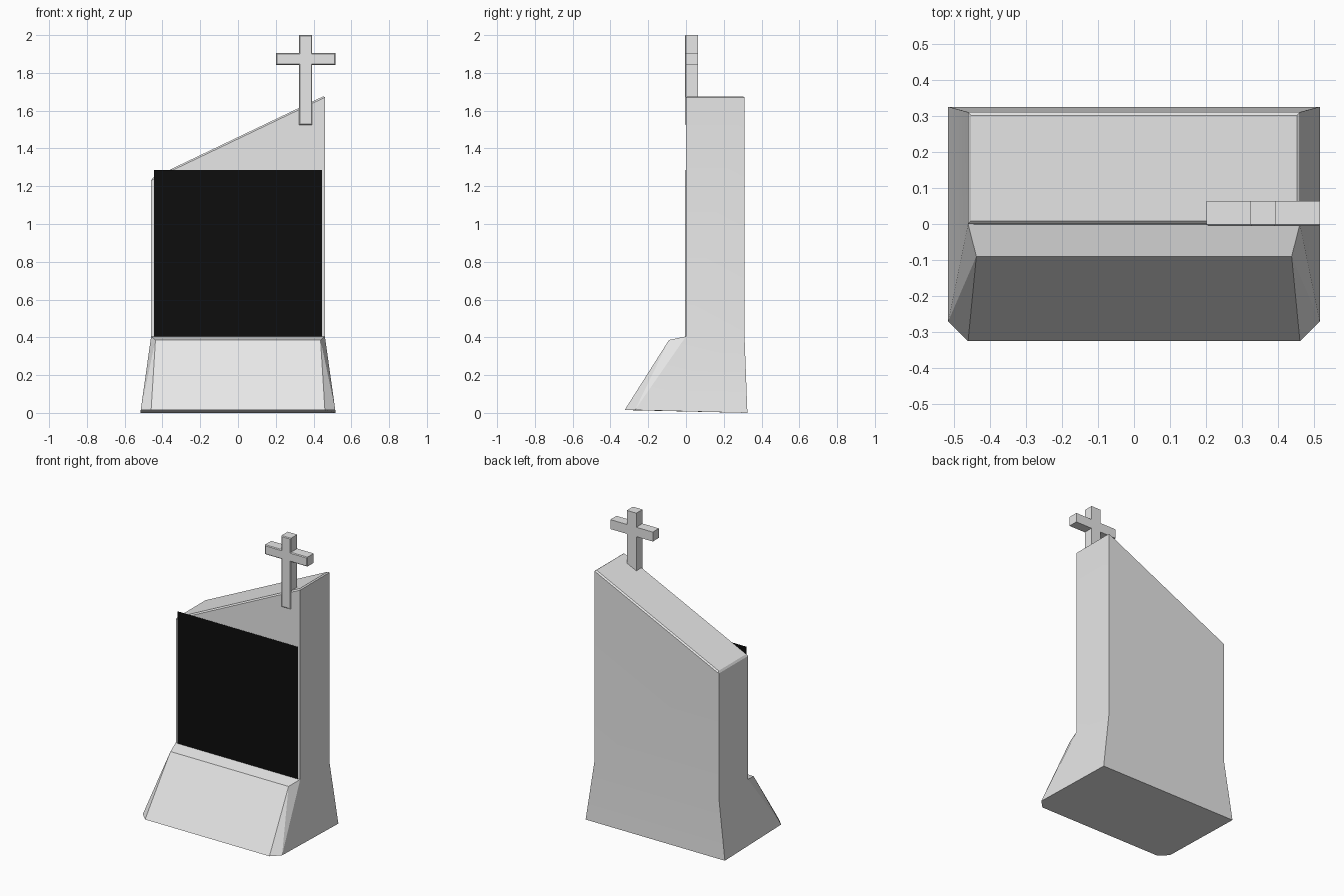
import bpy, bmesh, math

old = bpy.data.objects.get("Cube")
if old:
    bpy.data.objects.remove(old, do_unlink=True)


def material(name, value):
    m = bpy.data.materials.new(name)
    m.use_nodes = True
    colour = (value, value, value, 1)
    m.diffuse_color = colour
    m.node_tree.nodes["Principled BSDF"].inputs["Base Color"].default_value = colour
    return m


stone = material("light grey stone", 0.8)
black = material("black panel", 0.004)


def finish(bm, name, mat, smooth=False):
    bmesh.ops.recalc_face_normals(bm, faces=bm.faces)
    me = bpy.data.meshes.new(name)
    bm.to_mesh(me)
    bm.free()
    me.materials.append(mat)
    ob = bpy.data.objects.new(name, me)
    bpy.context.collection.objects.link(ob)
    if smooth:
        bpy.ops.object.select_all(action='DESELECT')
        ob.select_set(True)
        bpy.context.view_layer.objects.active = ob
        bpy.ops.object.shade_smooth_by_angle(angle=math.radians(20))
    return ob


def add_box(bm, x, y, z):
    v = [bm.verts.new((a, b, c)) for c in z for b in y for a in x]
    for f in ("0132", "4576", "0154", "2376", "0264", "1375"):
        bm.faces.new([v[int(i)] for i in f])


# Stone body: one half profile mirrored, with a slanted roof
bm = bmesh.new()
half = {
    "foot_back": (0.515, 0.325, 0), "foot_side": (0.515, -0.27, 0.015),
    "foot_front": (0.46, -0.325, 0.015), "ledge_front": (0.437, -0.09, 0.386),
    "ledge_back": (0.46, 0, 0.405), "waist_back": (0.46, 0.31, 0.4),
    "roof_front": (0.46, 0, 0), "roof_back": (0.46, 0.31, 0),
}
sides = {}
for s in (-1, 1):
    sides[s] = {}
    for key, (x, y, z) in half.items():
        if key.startswith("roof"):
            z = 1.46 + s * 0.22
        sides[s][key] = bm.verts.new((s * x, y, z))

# Flanks, corner facets and upright sides
for p in sides.values():
    for keys in (("foot_side", "foot_front", "ledge_front"),
                 ("foot_side", "ledge_front", "ledge_back"),
                 ("foot_side", "ledge_back", "waist_back", "foot_back"),
                 ("ledge_back", "roof_front", "roof_back", "waist_back")):
        bm.faces.new([p[k] for k in keys])

# Strips running across from side to side
loop = ("foot_front", "ledge_front", "ledge_back", "roof_front",
        "roof_back", "waist_back", "foot_back")
a, b = sides[-1], sides[1]
roof = None
for k, n in zip(loop, loop[1:]):
    f = bm.faces.new((a[k], a[n], b[n], b[k]))
    if k == "roof_front":
        roof = f
bm.faces.new([p[k] for p, k in (
    (a, "foot_back"), (a, "foot_side"), (a, "foot_front"),
    (b, "foot_front"), (b, "foot_side"), (b, "foot_back"))])
bmesh.ops.recalc_face_normals(bm, faces=bm.faces)
bmesh.ops.bevel(bm, geom=list(roof.edges), offset=0.009, segments=1,
                affect='EDGES')
finish(bm, "stone_body", stone, True)

# Black front panel, rising past the low end of the roof
bm = bmesh.new()
add_box(bm, (-0.445, 0.445), (-0.003, -0.001), (0.404, 1.287))
finish(bm, "front_panel", black)

# Cross, its outline extruded and lightly bevelled
bm = bmesh.new()
cx, w, arm = 0.358, 0.035, 0.157
right = [(w, 1.525), (w, 1.843), (arm, 1.843), (arm, 1.906), (w, 1.906), (w, 2)]
outline = right + [(-x, z) for x, z in reversed(right)]
face = bm.faces.new([bm.verts.new((cx + x, -0.006, z)) for x, z in outline])
out = bmesh.ops.extrude_face_region(bm, geom=[face])
for v in out["geom"]:
    if isinstance(v, bmesh.types.BMVert):
        v.co.y = 0.064
bmesh.ops.recalc_face_normals(bm, faces=bm.faces)
front = [e for e in bm.edges if all(v.co.y < 0 for v in e.verts)]
bmesh.ops.bevel(bm, geom=front, offset=0.005, segments=1, affect='EDGES')
finish(bm, "cross", stone)
